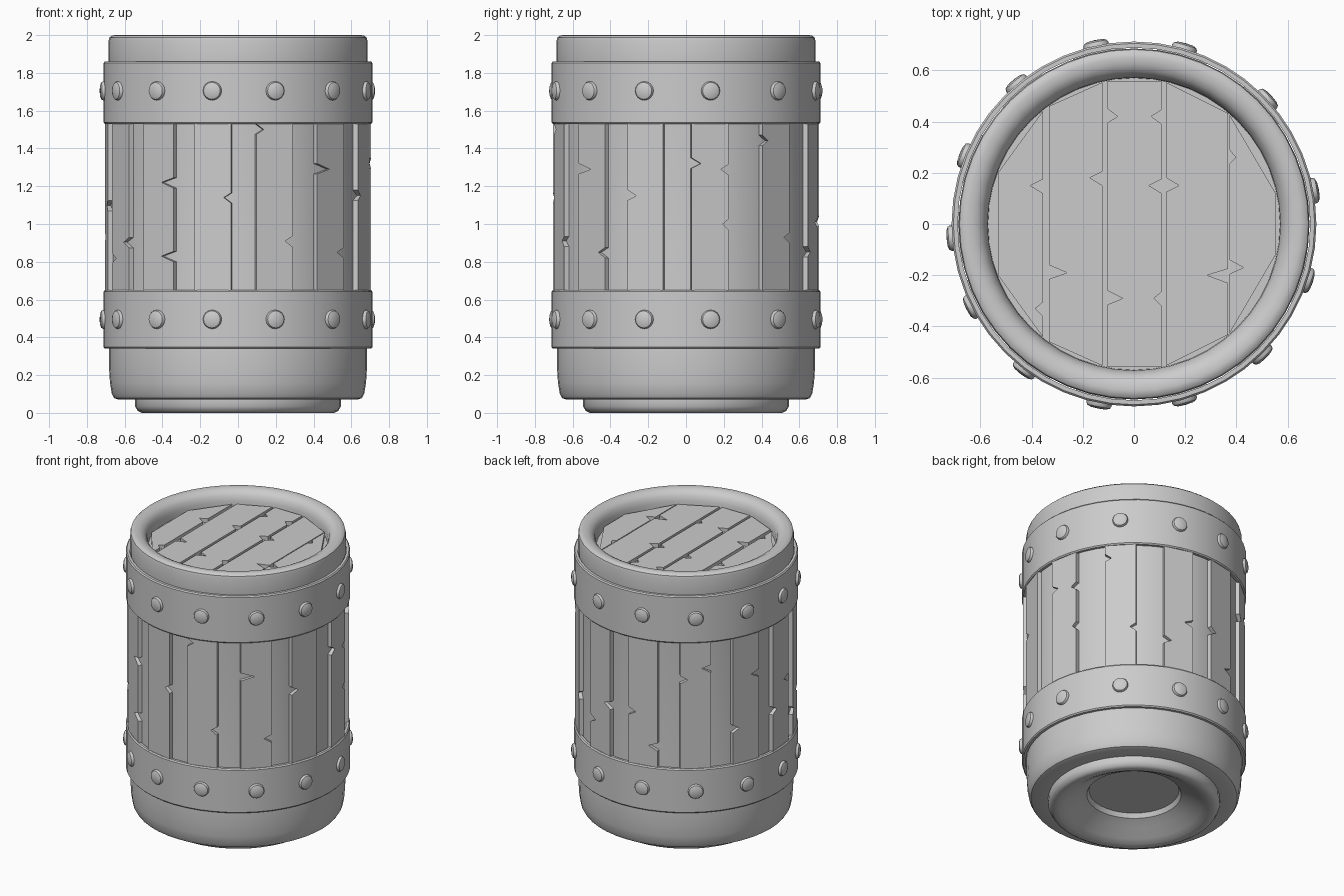
import bpy, bmesh, math, random
from mathutils import Matrix

if "Cube" in bpy.data.objects:
    bpy.data.objects.remove(bpy.data.objects["Cube"])

random.seed(4)
ANGLES = [-153, -127, -101, -74, -45.5, -18, 10.5, 43, 74, 102, 130, 158, 184.4]


def finish(bm, name, smooth=True):
    bmesh.ops.recalc_face_normals(bm, faces=bm.faces)
    me = bpy.data.meshes.new(name)
    bm.to_mesh(me)
    bm.free()
    ob = bpy.data.objects.new(name, me)
    bpy.context.collection.objects.link(ob)
    if smooth:
        bpy.ops.object.select_all(action='DESELECT')
        bpy.context.view_layer.objects.active = ob
        ob.select_set(True)
        bpy.ops.object.shade_smooth_by_angle(angle=math.radians(35))
    return ob


def lathe(name, profile, segments=48, closed=False, matrix=None):
    """Revolve (radius, z) points around z; radius 0 ends become poles."""
    bm = bmesh.new()
    vs = [bm.verts.new((r, 0, z)) for r, z in profile]
    pairs = list(zip(vs, vs[1:])) + ([(vs[-1], vs[0])] if closed else [])
    edges = [bm.edges.new(p) for p in pairs]
    bmesh.ops.spin(bm, geom=vs + edges, cent=(0, 0, 0), axis=(0, 0, 1),
                   angle=math.tau, steps=segments, use_duplicate=False)
    bmesh.ops.remove_doubles(bm, verts=bm.verts, dist=1e-4)
    if matrix:
        bm.transform(matrix)
    return finish(bm, name)


def plank(name, left, right, lows, highs, notches, thick, matrix):
    """Flat board with V-shaped chips; notches are (side, v, depth)."""
    def chips(side, order):
        out = []
        for s, v, d in sorted(notches, key=lambda n: n[1] * order):
            if s == side:
                x = right if s > 0 else left
                out += [(x, v - order * .03), (x - s * d, v), (x, v + order * .025)]
        return out
    outline = [(left, lows[0]), (right, lows[1])] + chips(1, 1)
    outline += [(right, highs[1]), (left, highs[0])] + chips(-1, -1)
    bm = bmesh.new()
    face = bm.faces.new([bm.verts.new((u, v, 0)) for u, v in outline])
    ext = bmesh.ops.extrude_face_region(bm, geom=[face])
    for v in ext['geom']:
        if isinstance(v, bmesh.types.BMVert):
            v.co.z += thick
    bm.transform(matrix)
    return finish(bm, name, False)


# turned body: recessed underside, foot, rounded shell, top rim and lid floor
lathe("barrel_body", [
    (0, .13), (.285, .13), (.30, .10), (.36, .07), (.43, .025), (.47, .005),
    (.51, 0), (.53, .01), (.545, .035), (.545, .07), (.63, .07), (.655, .078),
    (.668, .10), (.678, .16), (.683, .24), (.684, .34), (.68, .4), (.68, 1.8),
    (.685, 1.86), (.685, 1.97), (.681, 1.987), (.668, 1.998), (.65, 2.0),
    (.625, 1.998), (.60, 1.985), (.583, 1.965), (.572, 1.93), (.57, 1.885), (0, 1.885)])

# metal bands
for name, z0, z1 in (("lower_band", .34, .65), ("upper_band", 1.53, 1.86)):
    lathe(name, [(.688, z0), (.705, z0), (.712, z0 + .008), (.712, z1 - .008),
                 (.705, z1), (.688, z1)], closed=True)

# raised staves with chipped edges, spaced around the shell
chips = {
    1: [(1, 1.22, .08), (1, .83, .08)],
    2: [(1, 1.14, .04)],
    3: [(1, .91, .04), (-1, 1.50, .04)],
    4: [(-1, 1.29, .09), (1, .85, .05)],
    5: [(-1, 1.15, .05)],
    6: [(-1, 1.32, .05), (1, 1.29, .04), (1, 1.0, .03)],
    7: [(-1, 1.44, .04), (1, .93, .04)],
}
for i, deg in enumerate(ANGLES):
    a = math.radians(deg)
    c, s = math.cos(a), math.sin(a)
    m = Matrix(((-s, 0, c, .66 * c), (c, 0, s, .66 * s), (0, 1, 0, 0), (0, 0, 0, 1)))
    marks = chips.get(i) or [(1, random.uniform(.75, 1.4), .06),
                             (-1, random.uniform(.75, 1.4), .05)]
    plank(f"stave_{i}", -.099, .099, (.45, .45), (1.75, 1.75), marks, .039, m)

    # rounded rivets, one per stave on each band
    for band, z in (("lower", .495), ("upper", 1.705)):
        turn = (Matrix.Translation((.705 * c, .705 * s, z)) @ Matrix.Rotation(a, 4, 'Z')
                @ Matrix.Rotation(math.pi / 2, 4, 'Y'))
        lathe(f"{band}_rivet_{i}", [(.05, -.01), (.05, .012), (.045, .021),
                                    (.03, .027), (0, .029)], 16, matrix=turn)

# lid boards trimmed to the round rim
R = .567
boards = [
    (-.53, -.355, [(1, .15, .05), (1, -.33, .03)]),
    (-.332, -.122, [(-1, -.19, .07), (1, .18, .05)]),
    (-.104, .108, [(-1, .42, .04), (-1, -.29, .06), (1, .42, .04), (1, .15, .05), (1, -.29, .03)]),
    (.126, .366, [(-1, .15, .05), (1, -.2, .08)]),
    (.372, .555, [(-1, .26, .025), (-1, -.17, .055)]),
]
for i, (x0, x1, marks) in enumerate(boards):
    h0, h1 = (math.sqrt(R * R - x * x) for x in (x0, x1))
    plank(f"lid_board_{i}", x0, x1, (-h0, -h1), (h0, h1), marks, .04,
          Matrix.Translation((0, 0, 1.872)))
